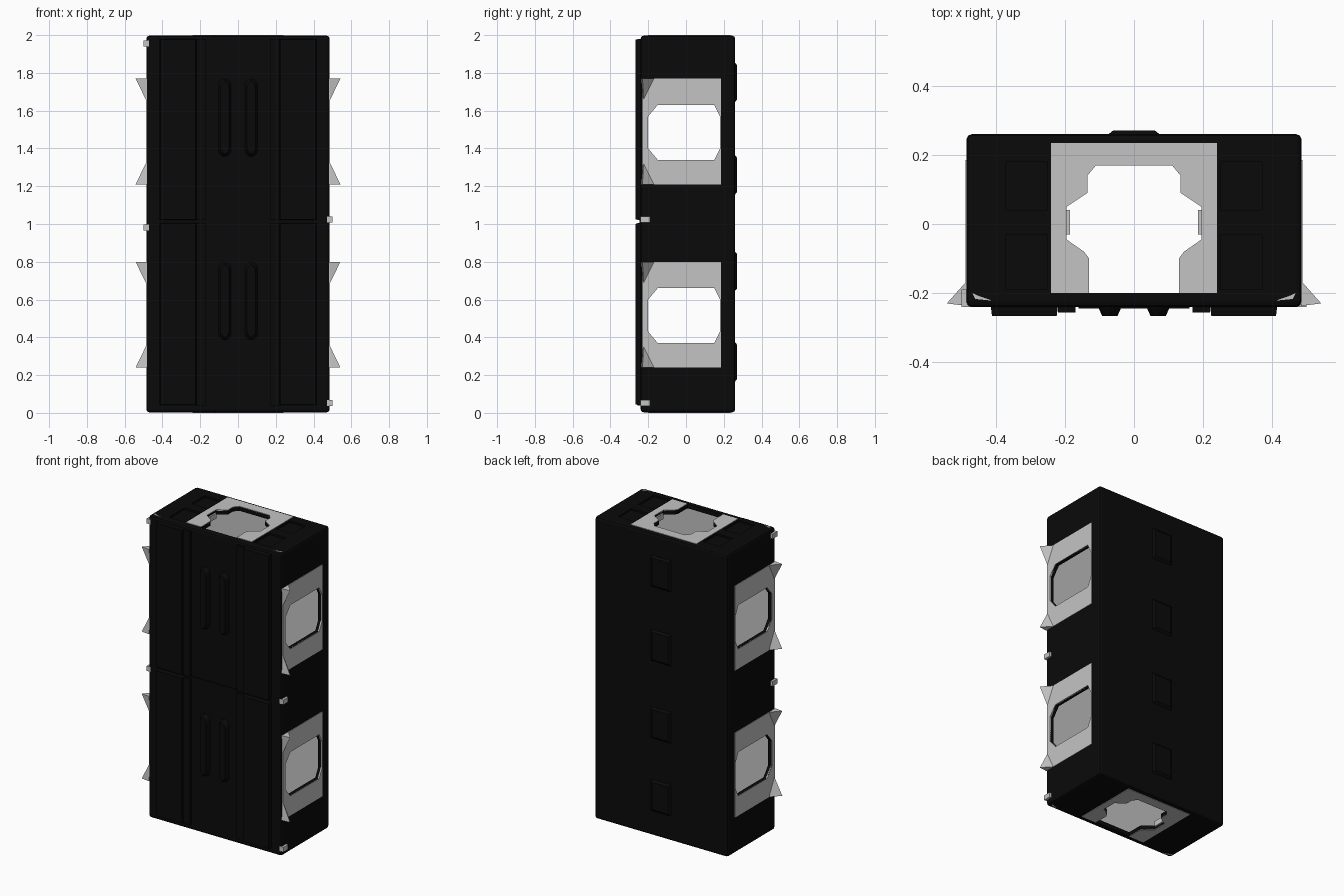
import bpy, bmesh, math
from mathutils import Vector

old = bpy.data.objects.get("Cube")
if old:
    bpy.data.objects.remove(old, do_unlink=True)


def material(name, v):
    m = bpy.data.materials.new(name)
    m.use_nodes = True
    col = (v, v, v, 1)
    m.diffuse_color = col
    m.node_tree.nodes["Principled BSDF"].inputs["Base Color"].default_value = col
    return m


BLACK = material("black plastic", 0.003)
GREY = material("light grey plastic", 0.55)


def make(name, bm, mat):
    bmesh.ops.recalc_face_normals(bm, faces=bm.faces)
    me = bpy.data.meshes.new(name)
    bm.to_mesh(me)
    bm.free()
    me.materials.append(mat)
    ob = bpy.data.objects.new(name, me)
    bpy.context.collection.objects.link(ob)
    return ob


def prism(name, pts, axis, a, b, mat=BLACK, inset=0):
    """Extrude a closed outline along an axis; inset tapers the far end."""
    place = {"x": lambda u, v, w: (w, u, v),
             "y": lambda u, v, w: (u, w, v),
             "z": lambda u, v, w: (u, v, w)}[axis]
    bm = bmesh.new()
    cu = sum(p[0] for p in pts) / len(pts)
    cv = sum(p[1] for p in pts) / len(pts)

    def shrink(c, m):
        return c - math.copysign(min(inset, abs(c - m)), c - m)
    near = [bm.verts.new(place(u, v, a)) for u, v in pts]
    far = [bm.verts.new(place(shrink(u, cu), shrink(v, cv), b)) for u, v in pts]
    bm.faces.new(near)
    bm.faces.new(far)
    n = len(pts)
    for i in range(n):
        j = (i + 1) % n
        bm.faces.new((near[i], near[j], far[j], far[i]))
    return make(name, bm, mat)


def rect(u0, u1, v0, v1):
    return [(u0, v0), (u1, v0), (u1, v1), (u0, v1)]


def box(name, x0, x1, y0, y1, z0, z1, mat=BLACK):
    return prism(name, rect(x0, x1, y0, y1), "z", z0, z1, mat)


def apply_mods(ob):
    bpy.context.view_layer.objects.active = ob
    for m in list(ob.modifiers):
        bpy.ops.object.modifier_apply(modifier=m.name)


def bevel(ob, width, segments=1):
    m = ob.modifiers.new("bevel", "BEVEL")
    m.width, m.segments = width, segments
    apply_mods(ob)
    return ob


def cut(ob, cutters):
    for c in cutters:
        m = ob.modifiers.new("cut", "BOOLEAN")
        m.operation, m.solver, m.object = "DIFFERENCE", "EXACT", c
    apply_mods(ob)


BASES = (0.0, 0.97)      # height offset of each stacked module

# Openings: notched well running top to bottom, octagonal ports side to side
half = [(0.13, -0.2), (0.13, -0.1), (0.145, -0.08), (0.195, -0.045),
        (0.195, 0.05), (0.135, 0.09), (0.135, 0.14), (0.11, 0.17)]
well_outline = half + [(-x, y) for x, y in reversed(half)]
well = prism("well_cutter", well_outline, "z", -0.1, 2.1)


def port_outline(b):
    return [(-0.15, 0.37 + b), (0.15, 0.37 + b), (0.18, 0.43 + b), (0.18, 0.6 + b),
            (0.15, 0.66 + b), (-0.15, 0.66 + b), (-0.2, 0.6 + b), (-0.2, 0.43 + b)]


ports = [prism("port_cutter", port_outline(b), "x", -0.7, 0.7) for b in BASES]
cavities = [box("cavity_cutter", -0.46, 0.46, -0.21, 0.235, lo, hi)
            for lo, hi in ((0.03, 0.99), (1.01, 1.97))]
recesses = [box("recess_cutter", min(s * 0.25, s * 0.37), max(s * 0.25, s * 0.37),
                y0, y1, 1.985, 2.1)
            for s in (-1, 1) for y0, y1 in ((-0.19, -0.03), (0.04, 0.18))]

# Outer housing, hollow with a pale lining
shell = bevel(box("housing", -0.485, 0.485, -0.24, 0.26, 0.003, 1.997), 0.015, 2)
cut(shell, cavities + [well] + ports + recesses)
shell.data.materials.append(GREY)
for f in shell.data.polygons:
    c = f.center
    if abs(c.x) < 0.462 and -0.212 < c.y < 0.237 and 0.029 < c.z < 1.971:
        f.material_index = 1

# Pale frames around the well, top and bottom
for name, z0, z1 in (("top_frame", 1.99, 2.0), ("bottom_frame", 0.0, 0.01)):
    cut(box(name, -0.24, 0.24, -0.2, 0.235, z0, z1, GREY), [well])

for s, side in ((1, "left"), (-1, "right")):
    for b, level in zip(BASES, ("lower", "upper")):
        # Pale frames around the side ports
        x0, x1 = sorted((s * 0.479, s * 0.488))
        cut(box(f"{side}_{level}_frame", x0, x1, -0.23, 0.185, 0.24 + b, 0.8 + b, GREY), ports)

        # Flared corner fins on the front edge of each frame
        for tip, root in ((0.8, 0.68), (0.24, 0.36)):
            bm = bmesh.new()
            v = [bm.verts.new(p) for p in ((s * 0.542, -0.23, tip + b),
                                           (s * 0.484, -0.165, tip + b),
                                           (s * 0.484, -0.237, tip + b),
                                           (s * 0.484, -0.225, root + b))]
            for i in range(4):
                bm.faces.new(v[:i] + v[i + 1:])
            make(f"{side}_{level}_fin", bm, GREY)

        # Raised front strips, a wide one beside a narrow step
        z0, z1 = (0.04, 1.005) if b == 0 else (1.02, 1.98)
        u0, u1 = sorted((s * 0.22, s * 0.415))
        prism(f"{side}_{level}_front_strip", rect(u0, u1, z0, z1), "y", -0.235, -0.267, inset=0.004)
        u0, u1 = sorted((s * 0.17, s * 0.22))
        prism(f"{side}_{level}_front_step", rect(u0, u1, z0, z1), "y", -0.235, -0.256)

        # Rounded grip ribs on the front
        arc = [math.pi * i / 8 for i in range(9)]
        rib = [(s * 0.07 + 0.036 * math.cos(t), 0.765 + b + 0.036 * math.sin(t)) for t in arc]
        rib += [(s * 0.07 - 0.036 * math.cos(t), 0.42 + b - 0.036 * math.sin(t)) for t in arc]
        prism(f"{side}_{level}_rib", rib, "y", -0.235, -0.267, inset=0.014)

    # Pale tabs on the rim of the well
    for z0, z1 in ((1.95, 1.985), (0.015, 0.05)):
        x0, x1 = sorted((s * 0.185, s * 0.215))
        box(f"{side}_well_tab", x0, x1, -0.03, 0.04, z0, z1, GREY)

    # Pale slivers at the front corners of the top and bottom
    for z0, z1 in ((1.99, 1.999), (0.001, 0.01)):
        prism(f"{side}_corner_sliver",
              [(s * 0.41, -0.222), (s * 0.46, -0.217), (s * 0.468, -0.2), (s * 0.45, -0.208)],
              "z", z0, z1, GREY)

    # Small locking clips, staggered between the two sides
    for z in ((1.025, 0.052) if s > 0 else (0.982, 1.955)):
        x0, x1 = sorted((s * 0.47, s * 0.5))
        box(f"{side}_clip", x0, x1, -0.24, -0.19, z - 0.016, z + 0.016, GREY)

# Low pads down the middle of the back
for z in (0.27, 0.75, 1.26, 1.75):
    prism("back_pad", rect(-0.08, 0.08, z - 0.11, z + 0.11), "y", 0.255, 0.271, inset=0.02)

# Seam band between the modules
box("seam_band", -0.16, 0.16, -0.245, -0.235, 1.005, 1.02)

# Remove the helper solids
for c in [well] + ports + cavities + recesses:
    bpy.data.objects.remove(c, do_unlink=True)
